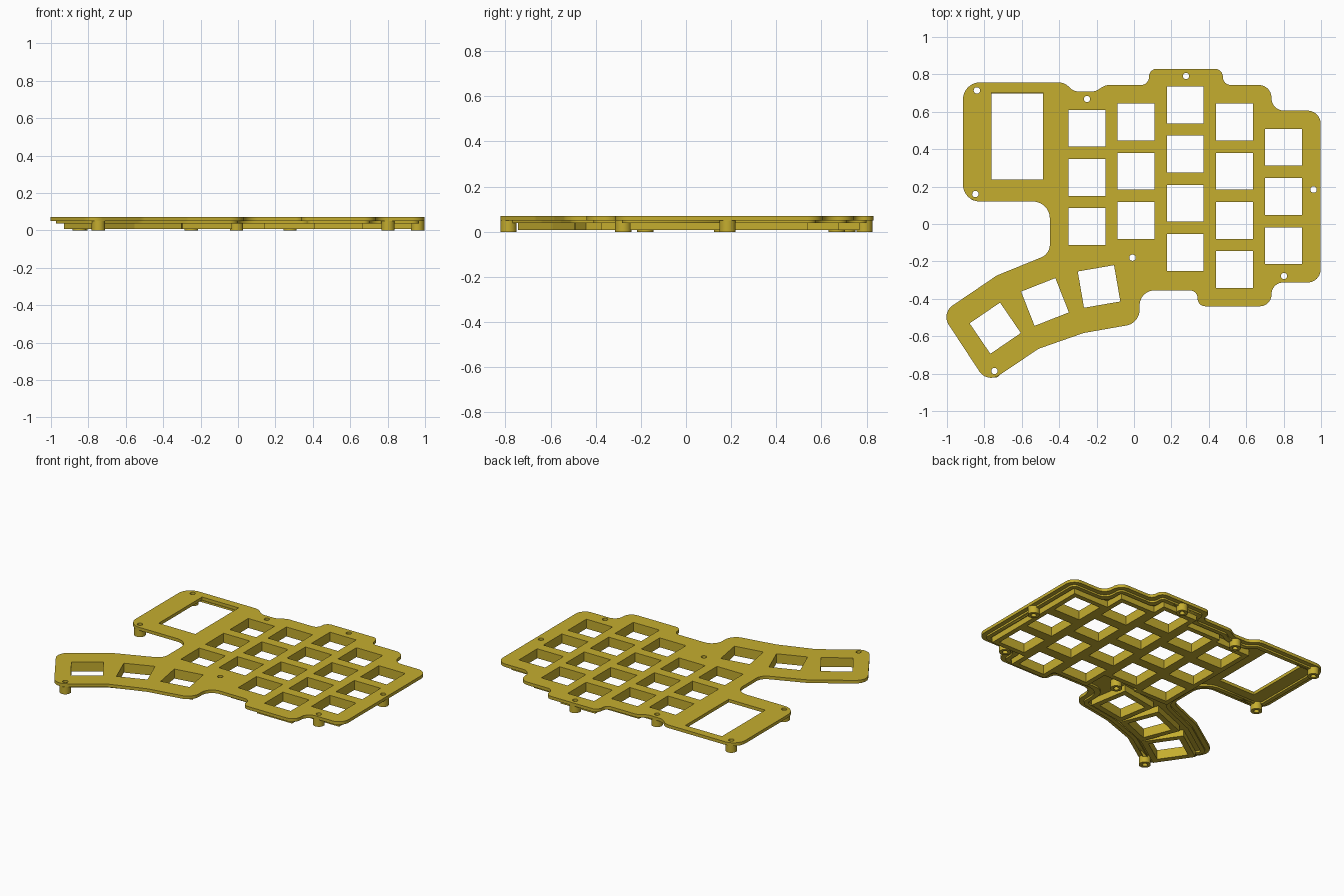
import bpy, bmesh, math
from mathutils import Vector, Matrix

if "Cube" in bpy.data.objects:
    bpy.data.objects.remove(bpy.data.objects["Cube"])

gold = bpy.data.materials.new("mustard_yellow")
gold.diffuse_color = (0.56, 0.42, 0.028, 1)
gold.use_nodes = True
gold.node_tree.nodes["Principled BSDF"].inputs["Base Color"].default_value = gold.diffuse_color

# Sharp-cornered outline, clockwise: x, y, corner radius
OUTLINE = [
    (-.914, .757, .09), (-.37, .757, .08), (-.325, .708, .08), (-.205, .708, .08),
    (-.155, .743, .08), (.08, .743, .045), (.08, .83, .06), (.475, .83, .06),
    (.475, .743, .045), (.735, .743, .07), (.735, .606, .07), (.998, .606, .07),
    (.998, -.313, .07), (.735, -.313, .065), (.735, -.44, .065), (.34, -.44, .06),
    (.34, -.355, .06), (.03, -.355, .08), (.03, -.53, .085), (-.27, -.583, .1),
    (-.51, -.667, .1), (-.785, -.852, .075), (-1.031, -.477, .075),
    (-.733, -.275, .1), (-.45, -.16, .075), (-.45, .12, .09), (-.914, .12, .09)]

PITCH, KEY = .263, .197
# Key columns: x, top key y, number of keys
COLUMNS = [(-.252, .512, 3), (.011, .545, 3), (.274, .637, 4), (.537, .545, 4), (.80, .41, 3)]
# Thumb keys: x, y, rotation
THUMBS = [(-.742, -.557, 34.3), (-.476, -.417, 21.5), (-.187, -.334, 9.8)]
SCREWS = [(-.84, .714), (-.848, .16), (-.251, .668), (.278, .791),
          (.96, .184), (.802, -.278), (-.008, -.18), (-.746, -.786)]


def inset(pts, d):
    """Move a clockwise sharp outline inwards, adjusting the corner radii."""
    out = []
    for i, (x, y, r) in enumerate(pts):
        p = Vector((x, y))
        a = (p - Vector(pts[i - 1][:2])).normalized()
        b = (Vector(pts[(i + 1) % len(pts)][:2]) - p).normalized()
        n1, n2 = Vector((a.y, -a.x)), Vector((b.y, -b.x))
        q = p + (n1 + n2) * (d / (1 + n1.dot(n2)))
        convex = a.x * b.y - a.y * b.x < 0
        out.append((q.x, q.y, max(.008, r - d if convex else r + d)))
    return out


def fillet(pts, steps=10):
    """Round each corner with an arc."""
    out = []
    for i, (x, y, r) in enumerate(pts):
        p = Vector((x, y))
        a = Vector(pts[i - 1][:2]) - p
        b = Vector(pts[(i + 1) % len(pts)][:2]) - p
        turn = math.pi - a.angle(b)
        t = min(r * math.tan(turn / 2), .49 * a.length, .49 * b.length)
        r = t / math.tan(turn / 2)
        a.normalize()
        b.normalize()
        c = p + (a + b).normalized() * (r / math.cos(turn / 2))
        u, v = p + a * t - c, p + b * t - c
        for k in range(steps + 1):
            f = k / steps
            w = (u * math.sin((1 - f) * turn) + v * math.sin(f * turn)) / math.sin(turn)
            out.append(tuple(c + w))
    return out


def square(x, y, size, deg=0):
    rot = Matrix.Rotation(math.radians(deg), 2)
    h = size / 2
    return [tuple(Vector((x, y)) + rot @ Vector(c)) for c in ((-h, -h), (h, -h), (h, h), (-h, h))]


def circle(x, y, r, n=24):
    return [(x + r * math.cos(2 * math.pi * k / n), y + r * math.sin(2 * math.pi * k / n))
            for k in range(n)]


def slab(name, loops, z0, z1):
    """Extrude a filled profile (first loop outside, the rest holes) from z0 to z1."""
    cu = bpy.data.curves.new(name, 'CURVE')
    cu.dimensions, cu.fill_mode = '2D', 'BOTH'
    cu.extrude = (z1 - z0) / 2
    for loop in loops:
        s = cu.splines.new('POLY')
        s.points.add(len(loop) - 1)
        for pt, (x, y) in zip(s.points, loop):
            pt.co = (x, y, 0, 1)
        s.use_cyclic_u = True
    ob = bpy.data.objects.new(name, cu)
    bpy.context.collection.objects.link(ob)
    bpy.ops.object.select_all(action='DESELECT')
    ob.select_set(True)
    bpy.context.view_layer.objects.active = ob
    bpy.ops.object.convert(target='MESH')
    ob = bpy.context.view_layer.objects.active
    bm = bmesh.new()
    bm.from_mesh(ob.data)
    bmesh.ops.remove_doubles(bm, verts=bm.verts, dist=1e-5)
    bmesh.ops.translate(bm, verts=bm.verts, vec=(0, 0, (z0 + z1) / 2))
    bmesh.ops.recalc_face_normals(bm, faces=bm.faces)
    bm.to_mesh(ob.data)
    bm.free()
    ob.data.materials.clear()
    ob.data.materials.append(gold)
    bpy.ops.object.shade_smooth_by_angle(angle=math.radians(30))
    return ob


# Top plate with key, dial and screw openings
key_holes = [square(x, y - PITCH * k, KEY) for x, y, n in COLUMNS for k in range(n)]
thumb_holes = [square(x, y, KEY, a) for x, y, a in THUMBS]
dial_hole = [(-.762, .238), (-.487, .238), (-.487, .703), (-.762, .703)]
screw_holes = [circle(x, y, .017) for x, y in SCREWS]
slab("top_plate", [fillet(OUTLINE), dial_hole] + key_holes + thumb_holes + screw_holes, .05, .071)

# Locating rim under the plate edge, cleared around the screw posts
rim = slab("under_rim", [fillet(inset(OUTLINE, .03)), fillet(inset(OUTLINE, .058))], .038, .05)
for i, (x, y) in enumerate(SCREWS):
    cutter = slab("post_cutter", [circle(x, y, .036)], .02, .06)
    mod = rim.modifiers.new("post_clearance", 'BOOLEAN')
    mod.operation, mod.solver, mod.object = 'DIFFERENCE', 'EXACT', cutter
    bpy.context.view_layer.objects.active = rim
    bpy.ops.object.modifier_apply(modifier=mod.name)
    bpy.data.objects.remove(cutter)

# Stiffening grid below the key columns, stepped with each column
h = PITCH / 2
upper, lower = [], []
for x, y, n in COLUMNS:
    upper += [(x - h, y + h), (x + h, y + h)]
    lower += [(x - h, y + h - n * PITCH), (x + h, y + h - n * PITCH)]
slab("key_grid", [upper + lower[::-1]] + key_holes, .007, .05)

# Square frames below the thumb keys
for (x, y, a), hole in zip(THUMBS, thumb_holes):
    slab("thumb_frame", [square(x, y, .27, a), hole], .007, .05)

# Hollow screw posts
for (x, y) in SCREWS:
    slab("screw_post", [circle(x, y, .036), circle(x, y, .017)], 0, .05)
